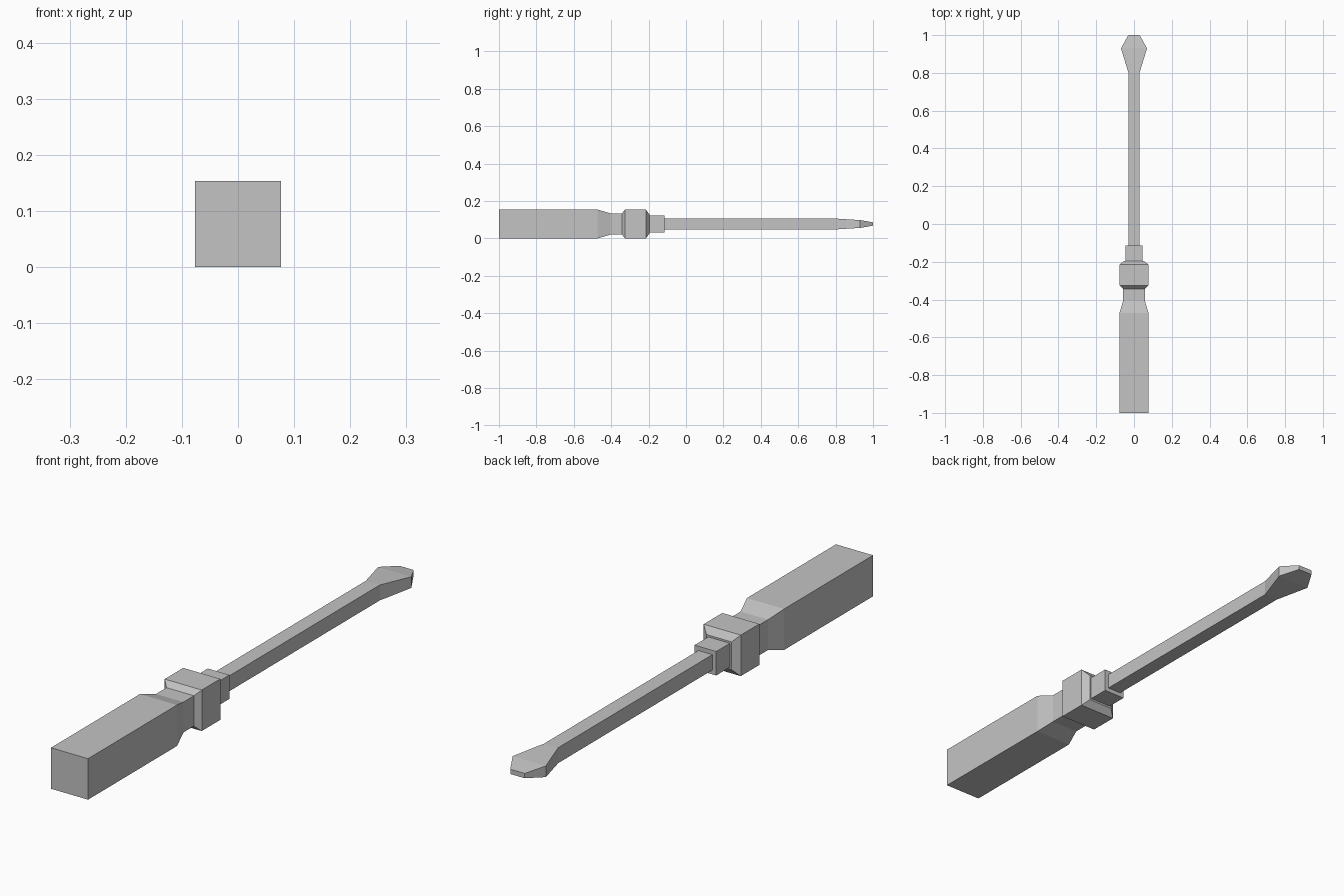
import bpy
import bmesh

cube = bpy.data.objects.get("Cube")
if cube:
    bpy.data.objects.remove(cube, do_unlink=True)

AXIS_Z = 0.077  # height of the tool's long axis

grey = bpy.data.materials.new("light grey")
grey.use_nodes = True
grey.diffuse_color = (0.55, 0.55, 0.55, 1)
grey.node_tree.nodes["Principled BSDF"].inputs["Base Color"].default_value = grey.diffuse_color


def loft(name, sections):
    """Join rectangular sections (y, half width, half height) along y and cap both ends."""
    bm = bmesh.new()
    rings = []
    for y, w, h in sections:
        corners = ((-w, -h), (w, -h), (w, h), (-w, h))
        rings.append([bm.verts.new((x, y, AXIS_Z + z)) for x, z in corners])
    for a, b in zip(rings, rings[1:]):
        for i in range(4):
            j = (i + 1) % 4
            bm.faces.new((a[i], a[j], b[j], b[i]))
    bm.faces.new(rings[0])
    bm.faces.new(rings[-1])
    bmesh.ops.recalc_face_normals(bm, faces=bm.faces)
    mesh = bpy.data.meshes.new(name)
    bm.to_mesh(mesh)
    bm.free()
    mesh.materials.append(grey)
    obj = bpy.data.objects.new(name, mesh)
    bpy.context.collection.objects.link(obj)
    return obj


# Handle: long grip, narrow neck, chamfered guard
handle_profile = [(-1, 0.077), (-0.472, 0.077), (-0.405, 0.057), (-0.343, 0.057),
                  (-0.325, 0.077), (-0.215, 0.077), (-0.196, 0.052)]
loft("handle", [(y, r, r) for y, r in handle_profile])

# Collar holding the shaft
loft("collar", [(-0.2, 0.045, 0.045), (-0.115, 0.045, 0.045)])

# Shaft with a flared, flattened blade tip
loft("shaft_and_blade", [(-0.12, 0.029, 0.029), (0.8, 0.029, 0.029),
                         (0.93, 0.069, 0.021), (1, 0.03, 0.009)])
